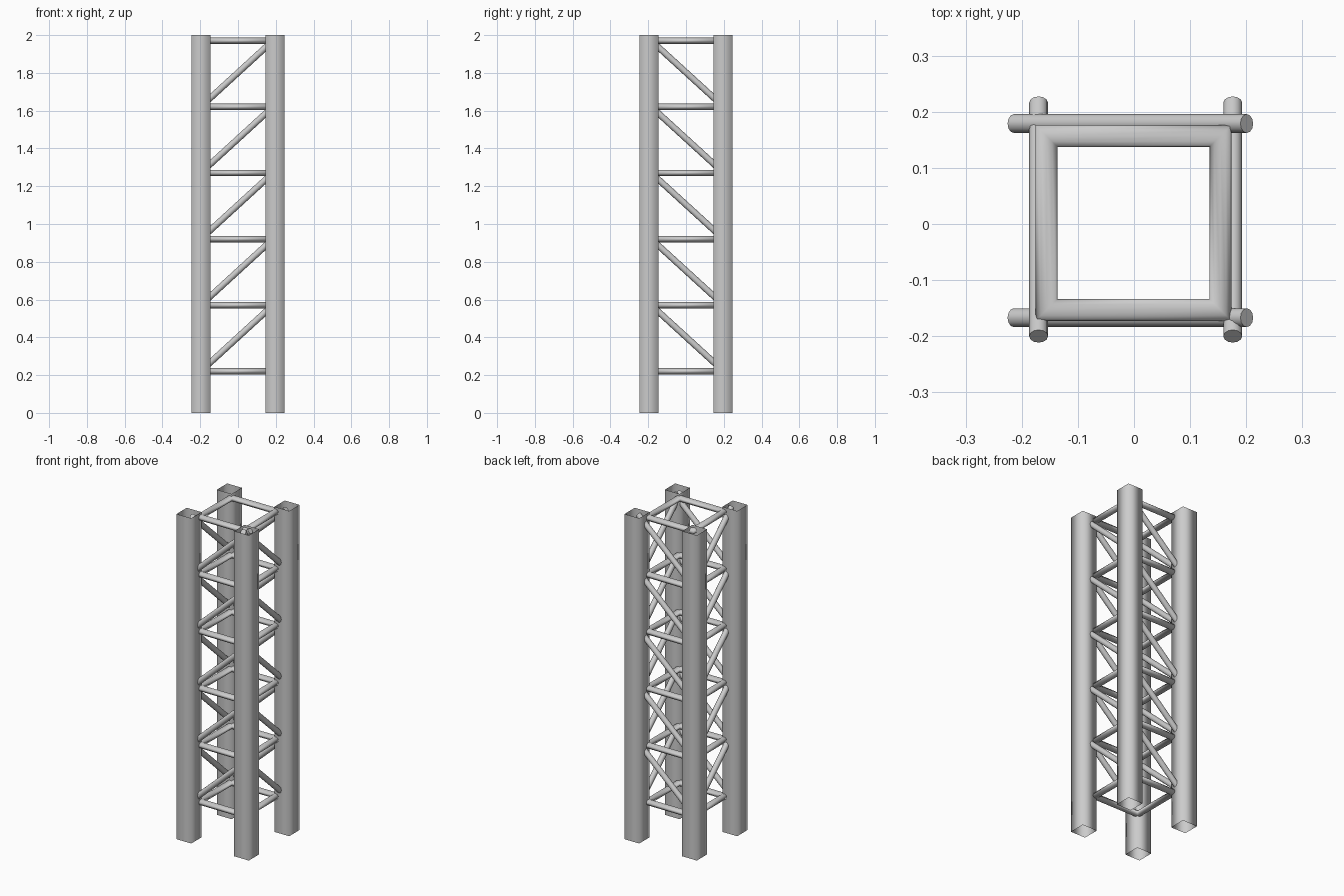
import bpy, bmesh
from math import cos, sin, pi
from mathutils import Vector

cube = bpy.data.objects.get("Cube")
if cube:
    bpy.data.objects.remove(cube)

# One steel grey for the whole tower
steel = bpy.data.materials.new("steel grey")
steel.use_nodes = True
colour = (0.6, 0.6, 0.6, 1)
steel.diffuse_color = colour
steel.node_tree.nodes["Principled BSDF"].inputs["Base Color"].default_value = colour

BAYS = 5
PITCH = 0.35
TOP = 1.97


def bridge(bm, a, b):
    """Join two equal vertex loops with quads."""
    for i in range(len(a)):
        j = (i + 1) % len(a)
        bm.faces.new((a[i], a[j], b[j], b[i]))


def finish(name, bm):
    bmesh.ops.recalc_face_normals(bm, faces=bm.faces)
    for face in bm.faces:
        face.smooth = len(face.verts) == 4
    mesh = bpy.data.meshes.new(name)
    bm.to_mesh(mesh)
    bm.free()
    mesh.materials.append(steel)
    obj = bpy.data.objects.new(name, mesh)
    bpy.context.collection.objects.link(obj)
    return obj


def corner_post(name, sx, sy):
    """Square, open-ended thin tube."""
    bm = bmesh.new()
    corners = [(-1, -1), (1, -1), (1, 1), (-1, 1)]
    loops = [[bm.verts.new((sx * 0.196 + 0.05 * x, sy * 0.196 + 0.05 * y, z))
              for x, y in corners] for z in (0, 2)]
    bridge(bm, *loops)
    # open shells: point the walls outwards
    return finish(name, bm)


def ring(name, z, sides=12):
    """Square frame of round bar with mitred corners."""
    bm = bmesh.new()
    loops = []
    for sx, sy in [(-1, -1), (1, -1), (1, 1), (-1, 1)]:
        loop = []
        for i in range(sides):
            a = 2 * pi * i / sides
            r = 0.155 + 0.0195 * cos(a)
            loop.append(bm.verts.new((sx * r - 0.001, sy * r + 0.002,
                                      z + 0.017 * sin(a))))
        loops.append(loop)
    for k in range(4):
        bridge(bm, loops[k], loops[(k + 1) % 4])
    return finish(name, bm)


def rod(name, start, end, radius=0.0168, sides=12):
    """Round bar with flat ends."""
    start, end = Vector(start), Vector(end)
    turn = (end - start).to_track_quat('Z', 'Y')
    bm = bmesh.new()
    loops = []
    for p in (start, end):
        loops.append([bm.verts.new(p + turn @ Vector((
            radius * cos(2 * pi * i / sides),
            radius * sin(2 * pi * i / sides), 0))) for i in range(sides)])
        bm.faces.new(loops[-1])
    bridge(bm, *loops)
    return finish(name, bm)


# Corner posts
for front, sy in (("front", -1), ("back", 1)):
    for side, sx in (("right", -1), ("left", 1)):
        corner_post(f"{front}_{side}_post", sx, sy)

# Horizontal frames
for k in range(BAYS + 1):
    ring(f"frame_{k + 1}", TOP - PITCH * (BAYS - k))

# Diagonal braces, one on each side of every bay
for k in range(BAYS):
    mid = TOP - PITCH * (k + 0.5)
    low, high = mid - 0.19, mid + 0.19
    for name, y in (("front", -0.167), ("back", 0.179)):
        rod(f"{name}_brace_{k + 1}", (-0.214, y, low), (0.201, y, high))
    for name, x in (("right", -0.170), ("left", 0.176)):
        rod(f"{name}_brace_{k + 1}", (x, 0.216, low), (x, -0.2, high))
